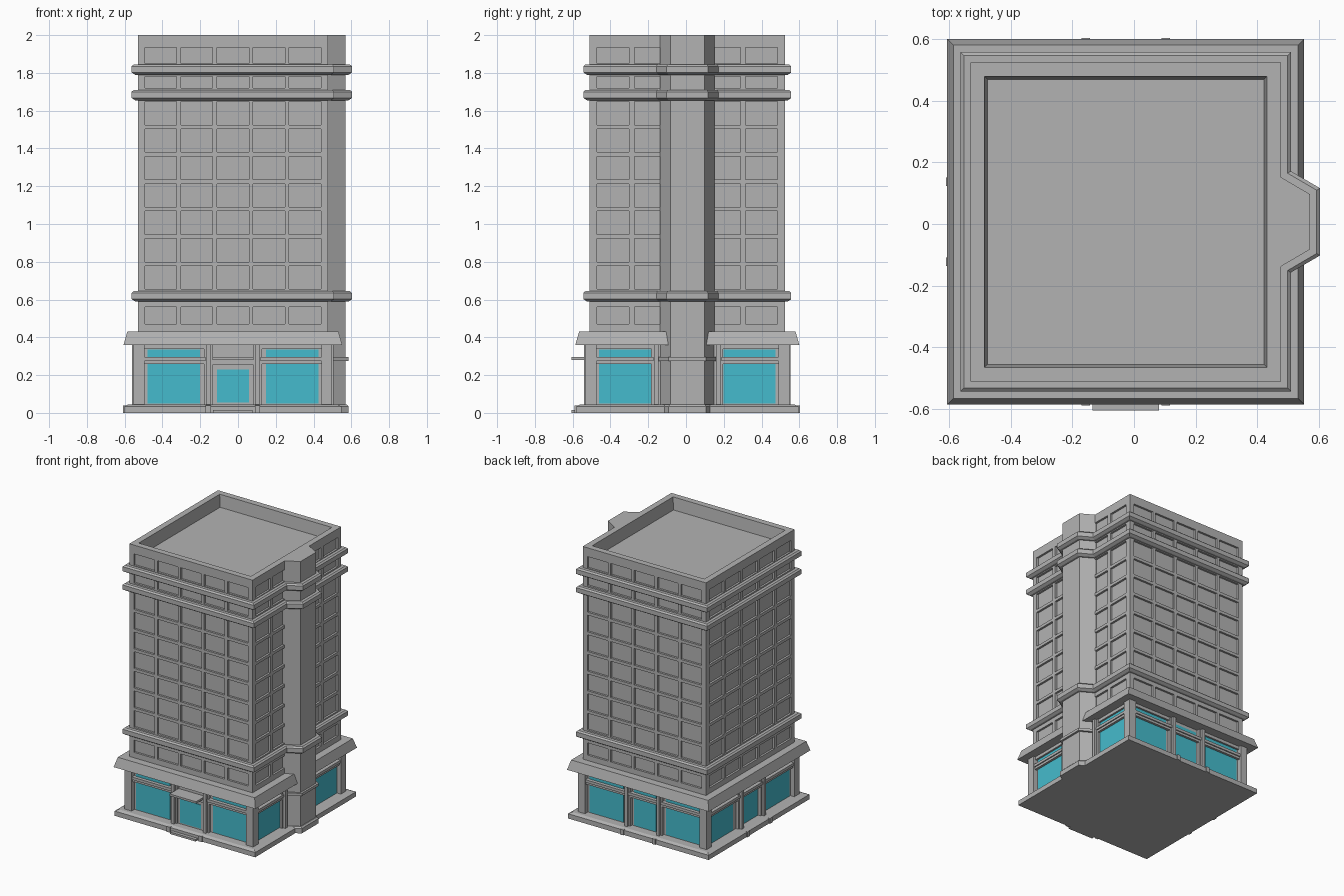
import bpy, bmesh

cube = bpy.data.objects.get("Cube")
if cube:
    bpy.data.objects.remove(cube, do_unlink=True)

CX, CY = -0.027, 0.007        # centre of the tower
HX, HY = 0.503, 0.517         # half sizes of the tower


def material(name, rgb):
    mat = bpy.data.materials.new(name)
    mat.use_nodes = True
    mat.diffuse_color = (*rgb, 1)
    mat.node_tree.nodes["Principled BSDF"].inputs["Base Color"].default_value = (*rgb, 1)
    return mat


STONE = material("grey stone", (0.45, 0.45, 0.45))
GLASS = material("turquoise glass", (0.06, 0.5, 0.61))


def finish(name, bm, mat):
    bmesh.ops.remove_doubles(bm, verts=bm.verts, dist=0.0001)
    bmesh.ops.recalc_face_normals(bm, faces=bm.faces)
    mesh = bpy.data.meshes.new(name)
    bm.to_mesh(mesh)
    bm.free()
    mesh.materials.append(mat)
    obj = bpy.data.objects.new(name, mesh)
    bpy.context.collection.objects.link(obj)
    return obj


def add_loft(bm, rings, cap_start=True):
    """Skin matching horizontal rings given as (outline, z)."""
    loops = [[bm.verts.new((x, y, z)) for x, y in pts] for pts, z in rings]
    for a, b in zip(loops, loops[1:]):
        for i in range(len(a)):
            j = (i + 1) % len(a)
            bm.faces.new((a[i], a[j], b[j], b[i]))
    if cap_start:
        bm.faces.new(loops[0][::-1])
    bm.faces.new(loops[-1])


def loft(name, rings, mat=STONE):
    bm = bmesh.new()
    add_loft(bm, rings)
    return finish(name, bm, mat)


def rect(o):
    x, y = HX + o, HY + o
    return [(CX - x, CY - y), (CX + x, CY - y), (CX + x, CY + y), (CX - x, CY + y)]


def bay_points(o):
    wall, front = CX + HX + o, 0.57 + o
    wide, narrow = 0.145 + 0.58 * o, 0.09 + 0.58 * o
    return [(wall, CY - wide), (front, CY - narrow), (front, CY + narrow), (wall, CY + wide)]


def bay_outline(o):
    p = bay_points(o)
    return [(0.455, p[0][1])] + p + [(0.455, p[3][1])]


def full_outline(o):
    r = rect(o)
    return r[:2] + bay_points(o) + r[2:]


def place(side, u, d, z):
    """Side 0 front, 1 right, 2 back, 3 left; d is measured out from the tower wall."""
    if side % 2 == 0:
        s = 1 if side == 0 else -1
        return (CX + s * u, CY - s * (HY + d), z)
    s = 1 if side == 1 else -1
    return (CX + s * (HX + d), CY + s * u, z)


def add_box(bm, side, u0, u1, d0, d1, z0, z1):
    corners = [(u0, d0), (u1, d0), (u1, d1), (u0, d1)]
    add_loft(bm, [([place(side, u, d, 0)[:2] for u, d in corners], z) for z in (z0, z1)])


def boxes(name, items, mat=STONE):
    bm = bmesh.new()
    for item in items:
        add_box(bm, *item)
    return finish(name, bm, mat)


# Tower walls with recessed window panels
rows = [(0.47, 0.56)] + [(0.655 + i * 0.145, 0.778 + i * 0.145) for i in range(7)]
rows += [(1.72, 1.782), (1.85, 1.935)]
zs = [0.36] + [z for r in rows for z in r] + [2.0]
DEPTH = 0.015
bm = bmesh.new()
for side in range(4):
    half = HX if side % 2 == 0 else HY
    pitch = half * 0.38
    us = [-half]
    for c in range(-2, 3):
        us += [c * pitch - 0.084, c * pitch + 0.084]
    us.append(half)

    def quad(*pts):
        bm.faces.new([bm.verts.new(place(side, *p)) for p in pts])

    for i, (a, b) in enumerate(zip(us, us[1:])):
        for j, (l, h) in enumerate(zip(zs, zs[1:])):
            ring = [(a, l), (b, l), (b, h), (a, h)]
            window = i % 2 == 1 and j % 2 == 1
            d = -DEPTH if window else 0
            quad(*[(u, d, z) for u, z in ring])
            if window:
                for (u0, z0), (u1, z1) in zip(ring, ring[1:] + ring[:1]):
                    quad((u0, 0, z0), (u1, 0, z1), (u1, d, z1), (u0, d, z0))
# Parapet and sunken roof
add_loft(bm, [(rect(0), 2.0), (rect(-0.045), 2.0), (rect(-0.055), 1.91)], cap_start=False)
finish("tower_walls_and_roof", bm, STONE)

# Angled bay running up the right side
loft("bay_column", [(bay_outline(0), 0), (bay_outline(0), 2.0)])
loft("bay_foot", [(bay_outline(0.015), 0), (bay_outline(0.015), 0.035), (bay_outline(0.005), 0.045)])
loft("bay_band", [(bay_outline(0.015), 0.275), (bay_outline(0.015), 0.295)])

# Cornices wrapping tower and bay
for name, z in (("lower", 0.59), ("middle", 1.655), ("upper", 1.79)):
    loft(name + "_cornice", [(full_outline(o), z + h) for o, h in
                             ((0.015, 0), (0.033, 0.012), (0.033, 0.045), (0.022, 0.055))])

# Awning, plinth and inner shop wall
loft("awning", [(rect(0.076), 0.36), (rect(0.056), 0.43)])
loft("plinth", [(rect(0.071), 0), (rect(0.071), 0.035), (rect(0.05), 0.045)])
loft("shop_wall", [(rect(-0.01), 0.03), (rect(-0.01), 0.37)])

# Corner pillars
boxes("corner_pillars", [(side, u0, u1, -0.035, 0.024, 0.03, 0.365)
                         for side in (0, 2)
                         for u0, u1 in ((-HX - 0.022, -HX + 0.035), (HX - 0.035, HX + 0.022))])

# Shop windows, transoms, pilasters and lintels
glass, trim, pilasters = [], [], []
for side in range(4):
    half = HX if side % 2 == 0 else HY
    inner = 0.175 if side % 2 == 0 else 0.192
    outer = half - 0.05
    post = 0.165 if side == 1 else 0.13
    for s in (-1, 1):
        a, b = sorted((s * inner, s * outer))
        glass.append((side, a, b, -0.015, -0.005, 0.05, 0.335))
        a, b = sorted((s * (post + 0.015), s * (half - 0.03)))
        trim.append((side, a, b, -0.02, 0.012, 0.258, 0.275))
        trim.append((side, a, b, -0.02, 0.02, 0.275, 0.295))
        trim.append((side, a, b, -0.02, 0.006, 0.337, 0.365))
        c = s * post
        pilasters.append((side, c - 0.012, c + 0.012, -0.02, 0.03, 0.03, 0.365))
        pilasters.append((side, c - 0.024, c + 0.024, -0.02, 0.012, 0.03, 0.365))
        if side != 1:
            pilasters.append((side, c - 0.014, c + 0.014, 0, 0.079, 0, 0.04))
    if side in (2, 3):
        glass.append((side, -0.09, 0.09, -0.015, -0.005, 0.05, 0.335))
        trim.append((side, -0.12, 0.12, -0.02, 0.012, 0.258, 0.275))
        trim.append((side, -0.12, 0.12, -0.02, 0.02, 0.275, 0.295))
boxes("shop_windows", glass, GLASS)
boxes("window_trim", trim)
boxes("pilasters", pilasters)

# Front entrance with canopy and step
boxes("door_surround", [(0, -0.112, 0.112, -0.02, 0.002, 0.03, 0.28)])
boxes("door_glass", [(0, -0.085, 0.085, -0.001, 0.006, 0.055, 0.23)], GLASS)
boxes("door_canopy", [(0, -0.108, 0.108, -0.02, 0.095, 0.28, 0.295),
                      (0, -0.108, 0.108, -0.02, 0.012, 0.255, 0.28)])
boxes("door_step", [(0, -0.105, 0.105, 0, 0.095, 0, 0.015)])
